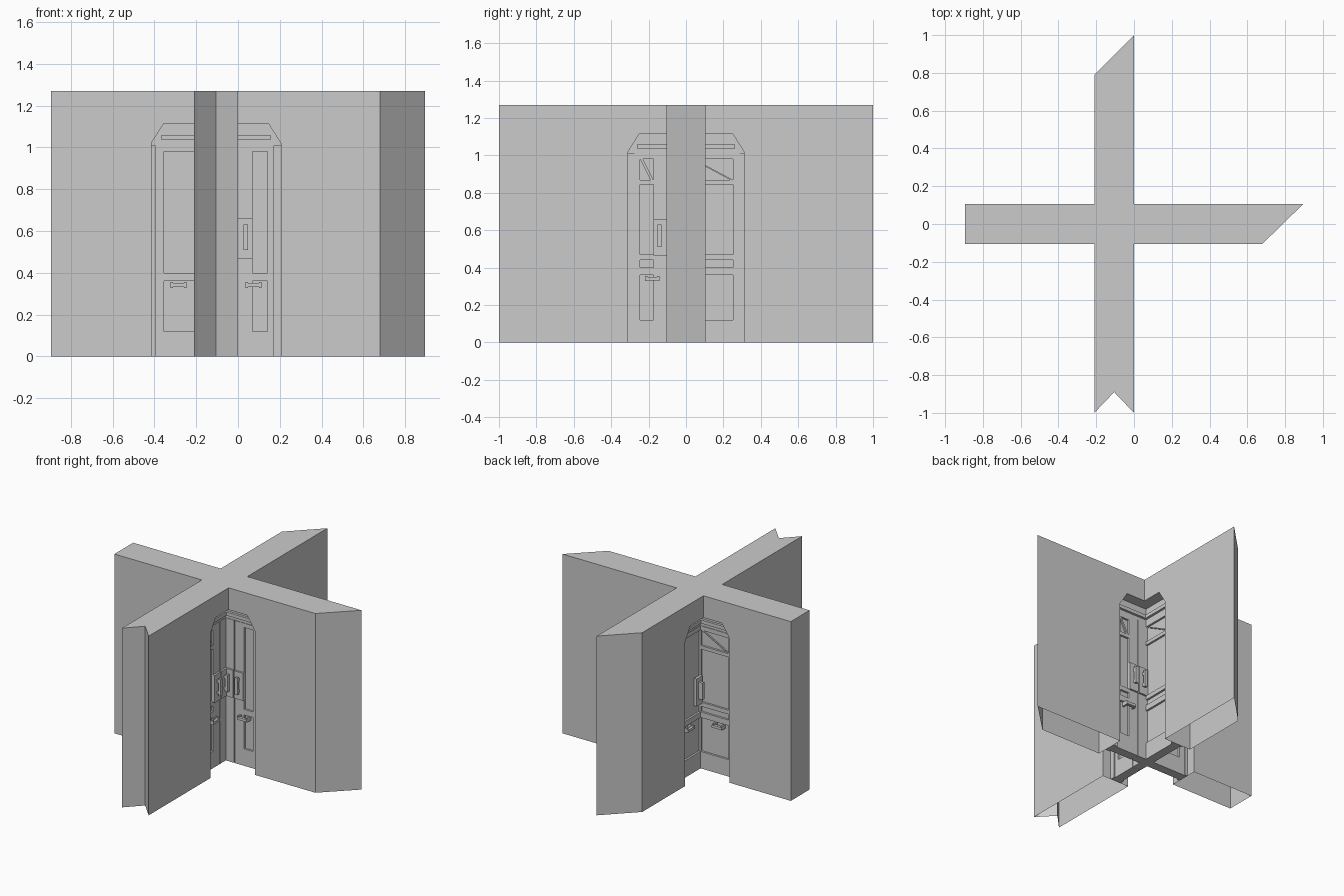
import bpy, bmesh
from mathutils import Matrix, Vector

if "Cube" in bpy.data.objects:
    bpy.data.objects.remove(bpy.data.objects["Cube"])

CX = -0.105           # junction centre on x
H, T = 1.27, 0.105    # wall height, half thickness
ARCH = [(-.31, 0), (.31, 0), (.31, 1.02), (.25, 1.115), (-.25, 1.115), (-.31, 1.02)]
HEADER = [(-.31, 1.01), (.31, 1.01), (.31, 1.02), (.25, 1.115), (-.25, 1.115), (-.31, 1.02)]


def finish(name, bm):
    bmesh.ops.recalc_face_normals(bm, faces=bm.faces)
    me = bpy.data.meshes.new(name)
    bm.to_mesh(me)
    bm.free()
    ob = bpy.data.objects.new(name, me)
    bpy.context.collection.objects.link(ob)
    return ob


def prism(name, pts, vec):
    bm = bmesh.new()
    f = bm.faces.new([bm.verts.new(p) for p in pts])
    r = bmesh.ops.extrude_face_region(bm, geom=[f])
    bmesh.ops.translate(bm, vec=Vector(vec),
                        verts=[v for v in r['geom'] if isinstance(v, bmesh.types.BMVert)])
    return finish(name, bm)


# Door coordinates: u along the door, d out from its middle, z up
def place(axis, u, d, z):
    return Vector((CX + u, d, z)) if axis == 'x' else Vector((CX + d, -u, z))


def arch(name, axis, profile, half):
    pts = [place(axis, u, -half, z) for u, z in profile]
    return prism(name, pts, place(axis, 0, half, 0) - place(axis, 0, -half, 0))


def boxes(name, axis, side, items):
    bm = bmesh.new()
    for u0, u1, z0, z1, d0, d1 in items:
        a = place(axis, u0, side * d0, z0)
        b = place(axis, u1, side * d1, z1)
        size = Vector(abs(q - p) for p, q in zip(a, b))
        bmesh.ops.create_cube(bm, size=1, matrix=Matrix.Translation((a + b) / 2)
                              @ Matrix.Diagonal((*size, 1)))
    return finish(name, bm)


# Crossing walls with mitred, notched and plain ends
outline = [(-.895, -T), (-.21, -T), (-.21, -1), (CX, -.89), (0, -1), (0, -T), (.68, -T),
           (.895, T), (0, T), (0, 1), (-.21, .79), (-.21, T), (-.895, T)]
walls = prism('crossing_walls', [(x, y, 0) for x, y in outline], (0, 0, H))
for axis in 'xy':
    low = [(u, z if z > 0 else -.05) for u, z in ARCH]
    cutter = arch('doorway_cutter_' + axis, axis, low, T + .01)
    cutter.hide_render = True
    cutter.hide_viewport = False
    m = walls.modifiers.new('doorway', 'BOOLEAN')
    m.operation = 'DIFFERENCE'
    m.solver = 'EXACT'
    m.object = cutter
bpy.context.view_layer.update()
deps = bpy.context.evaluated_depsgraph_get()
cut = bpy.data.meshes.new_from_object(walls.evaluated_get(deps))
walls.modifiers.clear()
walls.data = cut
for ob in [o for o in bpy.data.objects if 'cutter' in o.name]:
    bpy.data.objects.remove(ob)

# The walls are hollow and open underneath
bm = bmesh.new()
bm.from_mesh(cut)
under = [f for f in bm.faces if all(abs(v.co.z) < .001 for v in f.verts)]
bmesh.ops.delete(bm, geom=under, context='FACES')
bm.to_mesh(cut)
bm.free()

# Door framing
STILES = [(-.31, -.25), (-.03, .097), (.103, .175), (.245, .31)]
COLUMNS = [(-.25, -.03), (.175, .245)]
RAILS = {'tall': [(0, .12), (.36, .40), (.98, 1.01)],
         'split': [(0, .12), (.36, .40), (.44, .47), (.845, .87), (.98, 1.01)]}
FACES = [('x', -1, 'tall'), ('x', 1, 'split'), ('y', 1, 'split'), ('y', -1, 'tall')]

for axis in 'xy':
    arch('door_core_' + axis, axis, ARCH, .018)
    arch('door_header_' + axis, axis, HEADER, .028)

for axis, side, style in FACES:
    tag = f"{axis}_{'plus' if side > 0 else 'minus'}"
    frame = [(a, b, 0, 1.01, .01, .032) for a, b in STILES]
    frame += [(a, b, z0, z1, .01, .032) for a, b in COLUMNS for z0, z1 in RAILS[style]]
    boxes('door_frame_' + tag, axis, side, frame)
    boxes('header_trim_' + tag, axis, side, [(-.26, .26, 1.035, 1.06, .02, .045)])
    boxes('door_jambs_' + tag, axis, side,
          [(.275, .31, 0, 1.01, .02, .04), (-.31, -.29, 0, 1.01, .02, .04)])

    # Slanted glazing bars in the small top windows
    if style == 'split':
        for i, (a, b) in enumerate(COLUMNS):
            pts = [place(axis, u, side * .015, z) for u, z in
                   [(a, .87), (a + .015, .87), (b, .98), (b - .015, .98)]]
            prism(f'window_bar_{tag}_{i}', pts, place(axis, 0, side * .012, 0) - place(axis, 0, 0, 0))

    # Handle plates with upright pulls
    plates, pulls = [], []
    for p in (.027, .105):
        plates.append((p, p + .07, .465, .66, .025, .045))
        c = p + .037
        pulls += [(c - .01, c + .01, .51, .63, .058, .075),
                  (c - .007, c + .007, .52, .54, .04, .06),
                  (c - .007, c + .007, .60, .62, .04, .06)]
    if (axis, side) == ('y', -1):
        plates.append((-.095, -.03, .465, .66, .025, .045))
        pulls.append((-.072, -.052, .51, .63, .04, .075))
    boxes('handle_plates_' + tag, axis, side, plates)
    boxes('pull_handles_' + tag, axis, side, pulls)

    # Low latch bars
    centres = [.18] if (axis, side) == ('y', 1) else [-.18, .18]
    latch = []
    for c in centres:
        latch += [(c - .038, c + .038, .332, .35, .045, .065),
                  (c - .038, c - .026, .328, .356, .015, .06),
                  (c + .026, c + .038, .328, .356, .015, .06)]
    boxes('latch_bars_' + tag, axis, side, latch)
